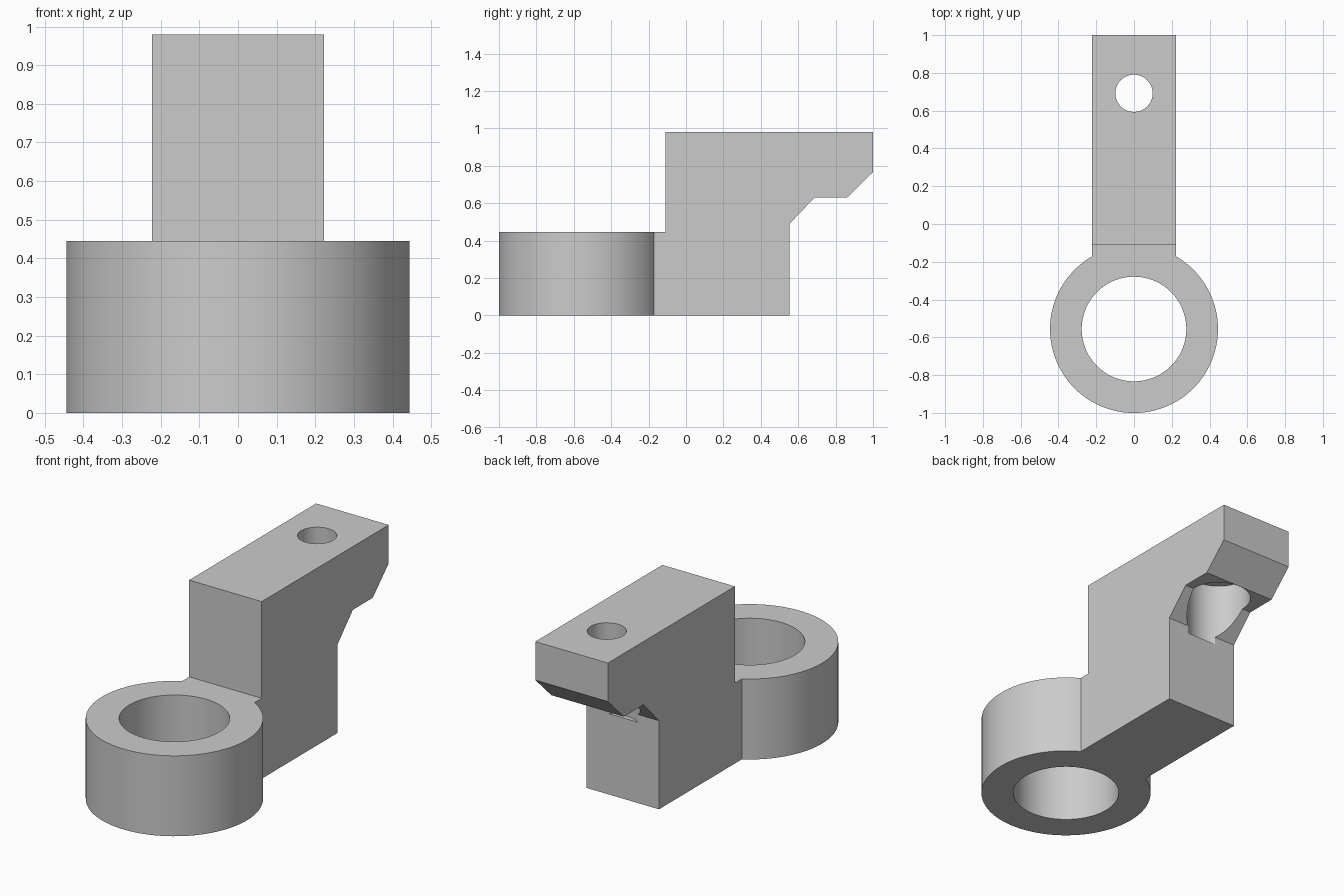
import bpy
import bmesh
import math

cube = bpy.data.objects.get("Cube")
if cube:
    bpy.data.objects.remove(cube, do_unlink=True)

grey = bpy.data.materials.new("plain grey")
grey.use_nodes = True
colour = (0.6, 0.6, 0.6, 1)
grey.diffuse_color = colour
grey.node_tree.nodes["Principled BSDF"].inputs["Base Color"].default_value = colour

RING_Y, HOLE_Y = -0.556, 0.692
HALF_WIDTH, RING_TOP, TOP = 0.222, 0.445, 0.98


def make_object(name, bm):
    bmesh.ops.recalc_face_normals(bm, faces=bm.faces)
    mesh = bpy.data.meshes.new(name)
    bm.to_mesh(mesh)
    bm.free()
    mesh.materials.append(grey)
    obj = bpy.data.objects.new(name, mesh)
    bpy.context.collection.objects.link(obj)
    return obj


def cylinder(name, y, radius, low, high, sides=96):
    bm = bmesh.new()
    bmesh.ops.create_cone(bm, cap_ends=True, segments=sides, radius1=radius,
                          radius2=radius, depth=high - low)
    bmesh.ops.translate(bm, verts=bm.verts, vec=(0, y, (low + high) / 2))
    return make_object(name, bm)


def combine(target, tool, operation):
    # Apply the boolean, then discard the helper
    tool.hide_render = True
    mod = target.modifiers.new(operation, 'BOOLEAN')
    mod.operation = operation
    mod.solver = 'EXACT'
    mod.object = tool
    bpy.context.view_layer.objects.active = target
    bpy.ops.object.modifier_apply(modifier=mod.name)
    bpy.data.objects.remove(tool, do_unlink=True)


# Arm: side profile (y, z) extruded across the width
profile = [(-0.22, 0), (0.553, 0), (0.553, 0.49), (0.687, 0.63), (0.86, 0.63),
           (1, 0.767), (1, TOP), (-0.11, TOP), (-0.11, RING_TOP), (-0.22, RING_TOP)]
bm = bmesh.new()
side = bm.faces.new([bm.verts.new((-HALF_WIDTH, y, z)) for y, z in profile])
extruded = bmesh.ops.extrude_face_region(bm, geom=[side])["geom"]
bmesh.ops.translate(bm, vec=(2 * HALF_WIDTH, 0, 0),
                    verts=[v for v in extruded if isinstance(v, bmesh.types.BMVert)])
bracket = make_object("clamp_bracket", bm)

# Ring joined to the foot of the arm, then bored through
combine(bracket, cylinder("ring", RING_Y, 0.4445, 0, RING_TOP), 'UNION')
combine(bracket, cylinder("ring_bore", RING_Y, 0.277, -0.1, 0.6), 'DIFFERENCE')

# Screw hole with a wide recess for the head underneath
combine(bracket, cylinder("screw_recess", HOLE_Y, 0.167, 0.447, 0.8), 'DIFFERENCE')
combine(bracket, cylinder("screw_hole", HOLE_Y, 0.0985, 0.7, 1.1, 64), 'DIFFERENCE')

# Smooth round walls, crisp edges
bpy.ops.object.select_all(action='DESELECT')
bracket.select_set(True)
bpy.context.view_layer.objects.active = bracket
bpy.ops.object.shade_smooth_by_angle(angle=math.radians(30))
